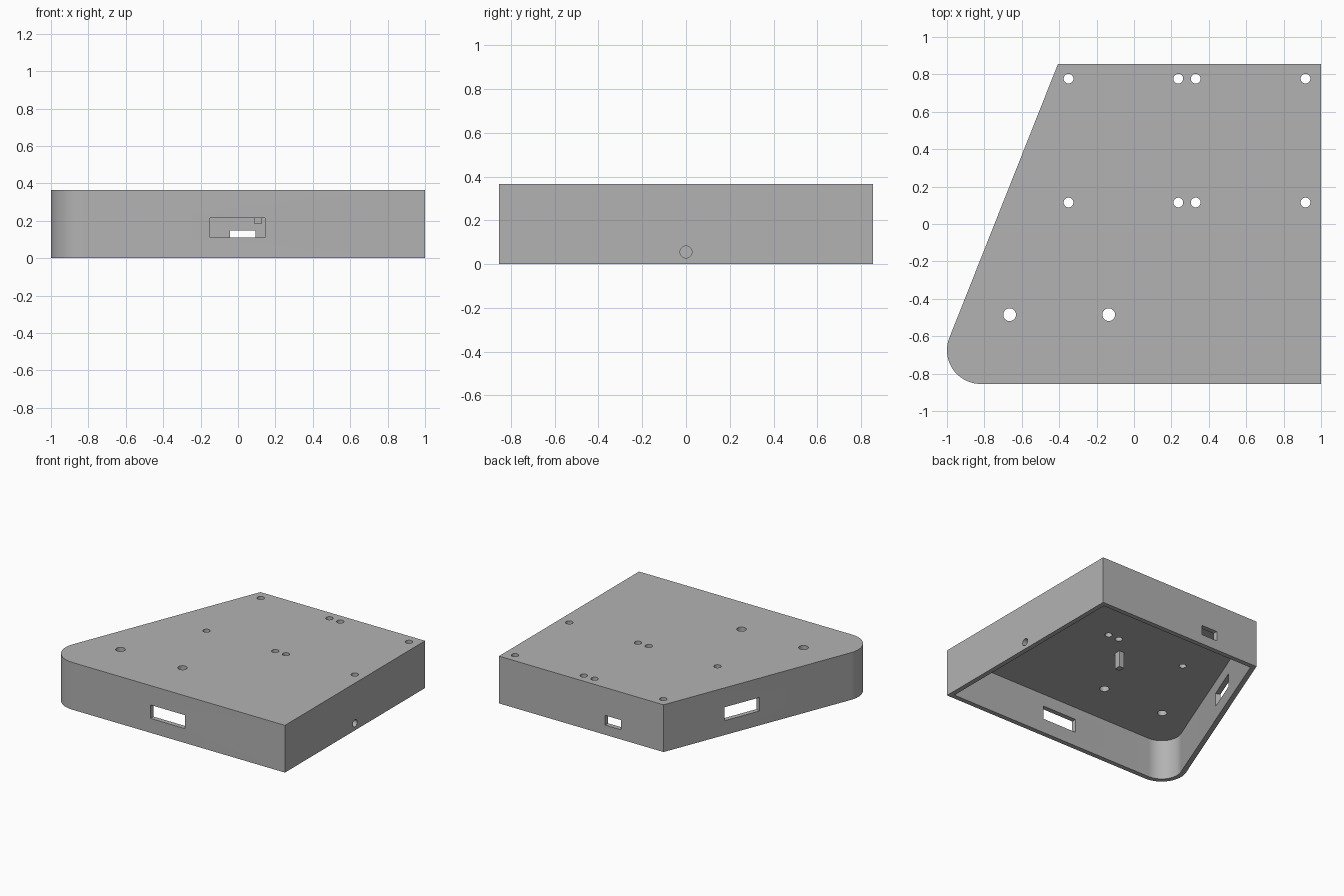
import bpy
import bmesh
from math import atan2, cos, sin, pi
from mathutils import Matrix, Vector

cube = bpy.data.objects.get("Cube")
if cube:
    bpy.data.objects.remove(cube, do_unlink=True)

HEIGHT, CEILING, WALL = 0.365, 0.31, 0.037
HALF_Y, CORNER_R = 0.855, 0.18
BACK_X = -0.41
CENTRE = Vector((-1 + CORNER_R, -HALF_Y + CORNER_R))
SLANT = 2.764  # direction the slanted side faces

grey = bpy.data.materials.new("grey plastic")
grey.use_nodes = True
grey.diffuse_color = (0.45, 0.45, 0.45, 1)
grey.node_tree.nodes["Principled BSDF"].inputs["Base Color"].default_value = (0.45, 0.45, 0.45, 1)


def add_object(name, bm):
    bmesh.ops.recalc_face_normals(bm, faces=bm.faces)
    mesh = bpy.data.meshes.new(name)
    bm.to_mesh(mesh)
    bm.free()
    mesh.materials.append(grey)
    obj = bpy.data.objects.new(name, mesh)
    bpy.context.collection.objects.link(obj)
    return obj


def outline(inset):
    """Case footprint: square back and right corners, one rounded front corner."""
    normal = Vector((cos(SLANT), sin(SLANT)))
    reach = normal.dot(CENTRE) + CORNER_R - inset
    back = HALF_Y - inset
    points = [((reach - normal.y * back) / normal.x, back),
              (1 - inset, back), (1 - inset, -back)]
    radius, steps = CORNER_R - inset, 20
    for i in range(steps + 1):
        a = 1.5 * pi + (SLANT - 1.5 * pi) * i / steps
        points.append((CENTRE.x + radius * cos(a), CENTRE.y + radius * sin(a)))
    return points


def prism(name, points, low, high):
    bm = bmesh.new()
    face = bm.faces.new([bm.verts.new((x, y, low)) for x, y in points])
    new = bmesh.ops.extrude_face_region(bm, geom=[face])["geom"]
    bmesh.ops.translate(bm, vec=(0, 0, high - low),
                        verts=[v for v in new if isinstance(v, bmesh.types.BMVert)])
    return add_object(name, bm)


def box(name, centre, size, turn=0):
    bm = bmesh.new()
    bmesh.ops.create_cube(bm, size=1, matrix=Matrix.Translation(centre)
                          @ Matrix.Rotation(turn, 4, "Z") @ Matrix.Diagonal((*size, 1)))
    return add_object(name, bm)


def rod(name, centre, radius, length, axis="Z"):
    turn = Matrix.Rotation(pi / 2, 4, "Y") if axis == "X" else Matrix.Identity(4)
    bm = bmesh.new()
    bmesh.ops.create_cone(bm, cap_ends=True, segments=32, radius1=radius, radius2=radius,
                          depth=length, matrix=Matrix.Translation(centre) @ turn)
    return add_object(name, bm)


def cut(target, cutters):
    for cutter in cutters:
        mod = target.modifiers.new("cut", "BOOLEAN")
        mod.operation, mod.solver, mod.object = "DIFFERENCE", "EXACT", cutter
    graph = bpy.context.evaluated_depsgraph_get()
    mesh = bpy.data.meshes.new_from_object(target.evaluated_get(graph))
    target.modifiers.clear()
    target.data = mesh
    for cutter in cutters:
        bpy.data.objects.remove(cutter, do_unlink=True)


# Case body and its hollow, open underneath
case = prism("case_shell", outline(0), 0, HEIGHT)
cutters = [prism("hollow", outline(WALL), -0.1, CEILING)]

# Screw holes for two boards, and two larger button holes
for x in (-0.35, 0.237, 0.33, 0.917):
    for y in (0.115, 0.777):
        cutters.append(rod("screw_hole", (x, y, HEIGHT), 0.026, 0.3))
for x in (-0.665, -0.135):
    cutters.append(rod("button_hole", (x, -0.485, HEIGHT), 0.034, 0.3))

# Connector slots in the front, slanted and back walls, cable hole in the side
slot = (0.295, 0.2, 0.104)
cutters.append(box("front_slot", (-0.002, -HALF_Y, 0.163), slot))
tangent = CENTRE + CORNER_R * Vector((cos(SLANT), sin(SLANT)))
middle = Vector((BACK_X, HALF_Y)).lerp(tangent, 0.417)
cutters.append(box("slanted_slot", (*middle, 0.163), slot, SLANT - pi / 2))
cutters.append(box("back_slot", (0.025, HALF_Y, 0.112), (0.135, 0.2, 0.075)))
cutters.append(rod("cable_hole", (1, 0, 0.055), 0.027, 0.2, "X"))
cut(case, cutters)

# Small post hanging from the ceiling
box("inner_post", (0.107, -0.031, 0.25), (0.043, 0.05, 0.13))

# Smooth round walls, sharp edges
bpy.ops.object.select_all(action="DESELECT")
case.select_set(True)
bpy.context.view_layer.objects.active = case
bpy.ops.object.shade_smooth_by_angle(angle=0.5)
